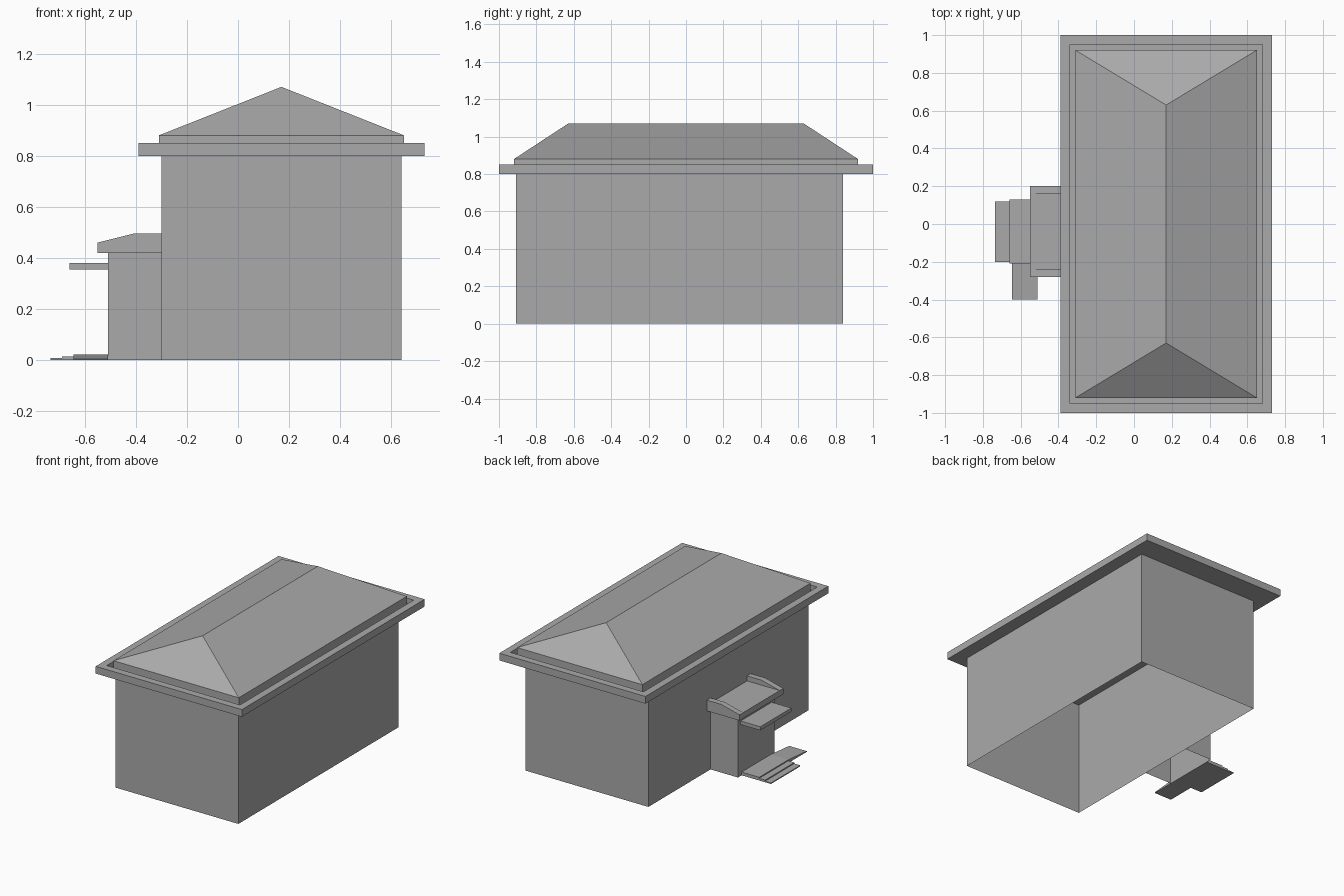
import bpy, bmesh

cube = bpy.data.objects.get("Cube")
if cube:
    bpy.data.objects.remove(cube)

grey = bpy.data.materials.new("plain_grey")
grey.use_nodes = True
colour = (0.4, 0.4, 0.4, 1)
grey.diffuse_color = colour
grey.node_tree.nodes["Principled BSDF"].inputs["Base Color"].default_value = colour


def finish(name, bm):
    bmesh.ops.recalc_face_normals(bm, faces=bm.faces)
    mesh = bpy.data.meshes.new(name)
    bm.to_mesh(mesh)
    bm.free()
    mesh.materials.append(grey)
    obj = bpy.data.objects.new(name, mesh)
    bpy.context.collection.objects.link(obj)
    return obj


def rect(bm, x, y, z):
    corners = ((x[0], y[0]), (x[1], y[0]), (x[1], y[1]), (x[0], y[1]))
    return [bm.verts.new((a, b, z)) for a, b in corners]


def bridge(bm, lower, upper):
    for i in range(len(lower)):
        j = (i + 1) % len(lower)
        bm.faces.new((lower[i], lower[j], upper[j], upper[i]))


def block(name, x, y, z, capped=True):
    """Box by extents; uncapped gives four bare walls."""
    bm = bmesh.new()
    low, high = rect(bm, x, y, z[0]), rect(bm, x, y, z[1])
    bridge(bm, low, high)
    if capped:
        bm.faces.new(low)
        bm.faces.new(high)
    return finish(name, bm)


def prism(name, profile, start, end, place):
    """Extrude a 2D profile between two positions."""
    bm = bmesh.new()
    a = [bm.verts.new(place(p, q, start)) for p, q in profile]
    b = [bm.verts.new(place(p, q, end)) for p, q in profile]
    bridge(bm, a, b)
    bm.faces.new(a)
    bm.faces.new(b)
    return finish(name, bm)


# Main walls, open underneath
block("main_walls", (-0.30, 0.64), (-0.91, 0.84), (0, 0.80), capped=False)

# Eaves with a gutter channel between the rim and the roof
bm = bmesh.new()
outer, inner = ((-0.39, 0.73), (-1, 1)), ((-0.34, 0.68), (-0.95, 0.95))
loops = [rect(bm, *outer, 0.80), rect(bm, *outer, 0.85),
         rect(bm, *inner, 0.85), rect(bm, *inner, 0.815)]
for low, high in zip(loops, loops[1:]):
    bridge(bm, low, high)
bm.faces.new(loops[0])
bm.faces.new(loops[-1])
finish("eaves_gutter", bm)

# Hipped roof on a low upstand
bm = bmesh.new()
base = rect(bm, (-0.31, 0.65), (-0.92, 0.92), 0.815)
edge = rect(bm, (-0.31, 0.65), (-0.92, 0.92), 0.88)
bridge(bm, base, edge)
bm.faces.new(base)
front, back = (bm.verts.new((0.17, y, 1.07)) for y in (-0.63, 0.63))
bm.faces.new((edge[0], edge[1], front))
bm.faces.new((edge[1], edge[2], back, front))
bm.faces.new((edge[2], edge[3], back))
bm.faces.new((edge[3], edge[0], front, back))
finish("hipped_roof", bm)

# Entrance porch with a flat roof between two sloped end parapets
block("porch_walls", (-0.51, -0.30), (-0.24, 0.16), (0, 0.42), capped=False)
block("porch_roof", (-0.55, -0.30), (-0.24, 0.16), (0.42, 0.46))
parapet = [(-0.55, 0.42), (-0.55, 0.46), (-0.41, 0.495), (-0.30, 0.495), (-0.30, 0.42)]
for side, start, end in (("front", -0.28, -0.24), ("back", 0.16, 0.20)):
    prism(f"porch_parapet_{side}", parapet, start, end, lambda p, q, t: (p, t, q))
block("door_canopy", (-0.66, -0.51), (-0.21, 0.13), (0.355, 0.38))

# Landing, steps and side ramp
for i, name in enumerate(("lower_step", "upper_step", "landing")):
    block(name, (-0.735 + 0.045 * i, -0.51), (-0.20, 0.12), (0, 0.0075 * (i + 1)))
ramp = [(-0.40, 0), (-0.40, 0.005), (-0.20, 0.0225), (-0.20, 0)]
prism("side_ramp", ramp, -0.645, -0.51, lambda p, q, t: (t, p, q))
